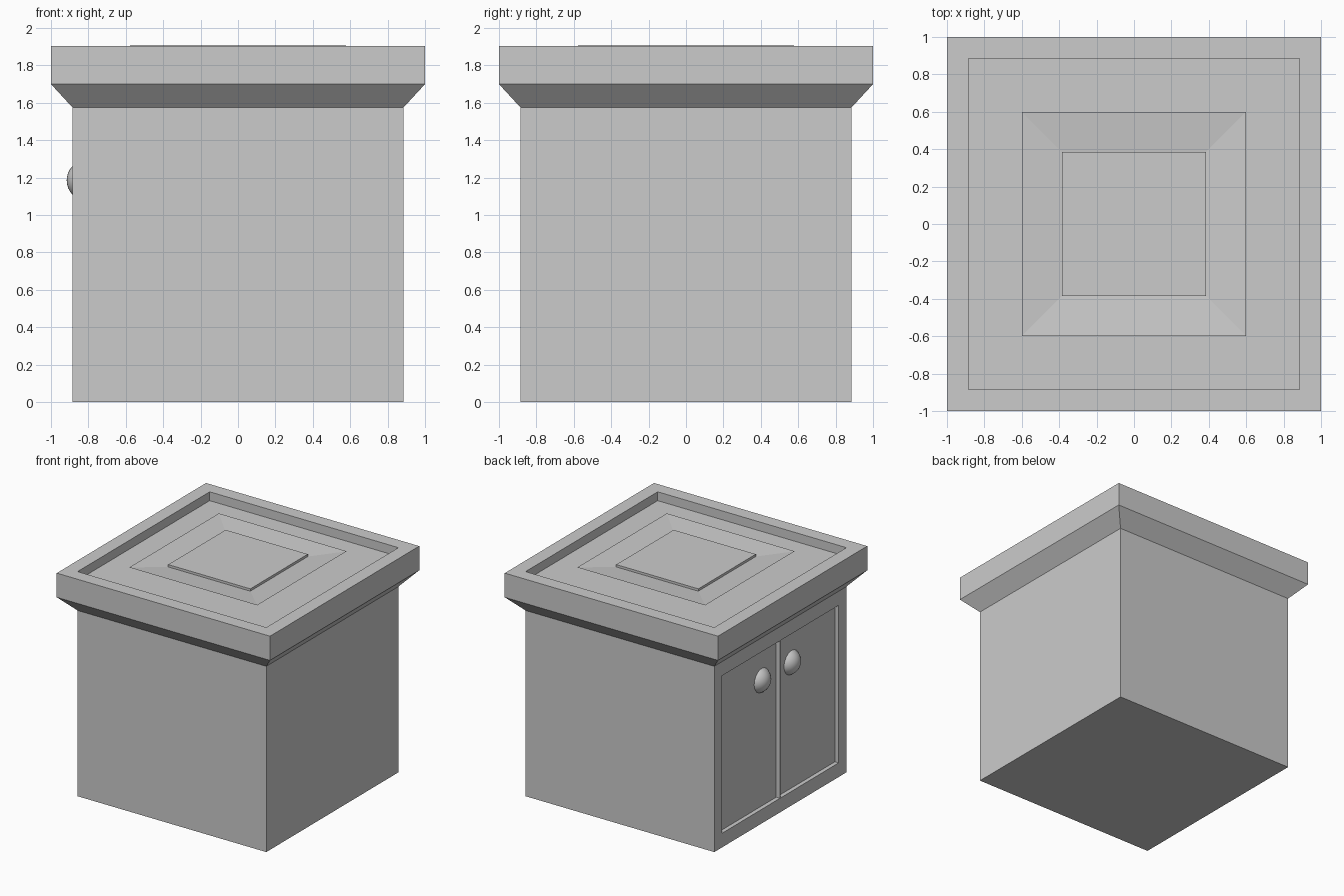
import bpy, bmesh

if "Cube" in bpy.data.objects:
    bpy.data.objects.remove(bpy.data.objects["Cube"])


def square_loft(name, rings, cap_bottom):
    """Stack square rings (half size, height) into a mesh, capping the last one."""
    bm = bmesh.new()
    loops = [[bm.verts.new((sx * h, sy * h, z))
              for sx, sy in ((-1, -1), (1, -1), (1, 1), (-1, 1))] for h, z in rings]
    for a, b in zip(loops, loops[1:]):
        for i in range(4):
            j = (i + 1) % 4
            bm.faces.new((a[i], a[j], b[j], b[i]))
    bm.faces.new(loops[-1])
    if cap_bottom:
        bm.faces.new(loops[0][::-1])
    mesh = bpy.data.meshes.new(name)
    bm.to_mesh(mesh)
    bm.free()
    obj = bpy.data.objects.new(name, mesh)
    bpy.context.collection.objects.link(obj)
    return obj


# Cabinet body with flared top, rim and sunken top floor
cabinet = square_loft("cabinet_body", [
    (0.885, 0), (0.885, 1.575), (1, 1.70), (1, 1.905),
    (0.885, 1.905), (0.885, 1.83)], True)

# Thin top panel: shallow inward slope around a raised centre
square_loft("top_panel", [(0.60, 1.907), (0.385, 1.887), (0.385, 1.907)], False)

for side, label in ((1, "left"), (-1, "right")):
    # Sunken door on the -x side, leaving a thin divider between the two
    bpy.ops.mesh.primitive_cube_add(size=1, location=(-0.90, side * 0.3925, 0.7875))
    cutter = bpy.context.object
    cutter.name = label + "_door_cutter"
    cutter.scale = (0.10, 0.775, 1.335)
    cutter.hide_render = True
    mod = cabinet.modifiers.new(label + "_door", 'BOOLEAN')
    mod.operation = 'DIFFERENCE'
    mod.solver = 'EXACT'
    mod.object = cutter
    bpy.context.view_layer.objects.active = cabinet
    bpy.ops.object.modifier_apply(modifier=mod.name)
    bpy.data.objects.remove(cutter)

    # Round knob, half buried in the door
    bpy.ops.mesh.primitive_uv_sphere_add(segments=32, ring_count=16, radius=0.11,
                                         location=(-0.806, side * 0.20, 1.185))
    bpy.context.object.name = label + "_door_knob"
    bpy.ops.object.shade_smooth()
